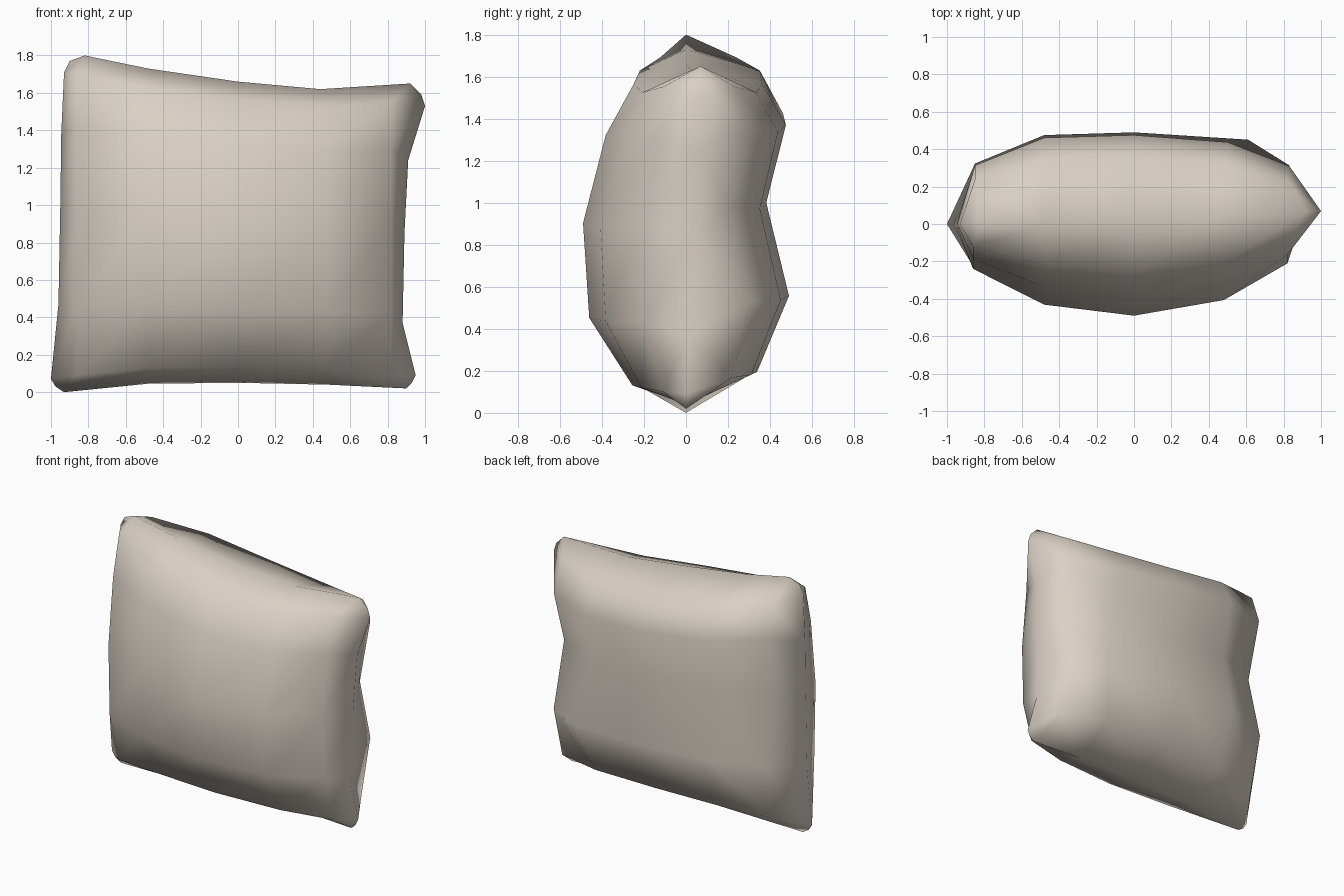
import bpy, bmesh

if "Cube" in bpy.data.objects:
    bpy.data.objects.remove(bpy.data.objects["Cube"])

N = 7
# Pillow outline (x, z) along each edge, corner to corner
bottom = [(-.975, .03), (-.93, 0), (-.48, .045), (0, .05), (.48, .04), (.90, .02), (.93, .05)]
top = [(-.90, 1.77), (-.82, 1.80), (-.48, 1.73), (0, 1.66), (.44, 1.62), (.92, 1.65), (.98, 1.59)]
left = [None, (-1, .07), (-.96, .47), (-.95, 1.0), (-.945, 1.38), (-.93, 1.71), None]
right = [None, (.95, .09), (.88, .37), (.89, .85), (.91, 1.24), (1.0, 1.53), None]

# Puffiness per side: direction, depth, column x, row fractions, column and row falloff
sides = {
    "front": (-1, .49, [None, -.86, -.48, 0, .48, .82, None], [0, .05, .25, .53, .79, .94, 1],
              [0, .49, .88, 1, .83, .43, 0], [0, .52, .94, 1, .78, .51, 0]),
    "back": (1, .49, [None, -.85, -.48, 0, .50, .83, None], [0, .09, .315, .59, .82, .94, 1],
             [0, .66, .97, 1, .92, .64, 0], [0, .69, 1, .78, .97, .74, 0]),
}

bm = bmesh.new()
seam = {}


def seam_vert(i, j):
    """Shared vertex on the seam; the upper right corner leans back a little."""
    if (i, j) not in seam:
        x, z = (bottom[i] if j == 0 else top[i] if j == N - 1
                else left[j] if i == 0 else right[j])
        y = .07 * max(0, x) * z / 1.55
        seam[i, j] = bm.verts.new((x, y, z))
    return seam[i, j]


# Puffed front and back panels, joined along the seam
for name, (sign, depth, xs, rows, fx, fz) in sides.items():
    grid = {}
    for i in range(N):
        for j in range(N):
            if i in (0, N - 1) or j in (0, N - 1):
                grid[i, j] = seam_vert(i, j)
                continue
            lo, hi = bottom[i][1], top[i][1]
            x, y = xs[i], sign * depth * fx[i] * fz[j]
            if name == "back" and j == 3 and i in (1, 5):   # pinched waist
                y *= .8
            if name == "back" and j in (2, 4) and i in (1, 5):   # full sides
                y = max(y, .31)
            if name == "back" and (i, j) == (4, 2):         # lower bulge
                x = .61
            grid[i, j] = bm.verts.new((x, y, lo + (hi - lo) * rows[j]))
    for i in range(N - 1):
        for j in range(N - 1):
            f = bm.faces.new((grid[i, j], grid[i + 1, j], grid[i + 1, j + 1], grid[i, j + 1]))
            f.smooth = True

bmesh.ops.recalc_face_normals(bm, faces=bm.faces)
mesh = bpy.data.meshes.new("pillow")
bm.to_mesh(mesh)
bm.free()

# Beige fabric
fabric = bpy.data.materials.new("beige fabric")
fabric.diffuse_color = (.70, .635, .56, 1)
fabric.use_nodes = True
fabric.node_tree.nodes["Principled BSDF"].inputs["Base Color"].default_value = fabric.diffuse_color
mesh.materials.append(fabric)
pillow = bpy.data.objects.new("pillow", mesh)
bpy.context.collection.objects.link(pillow)
